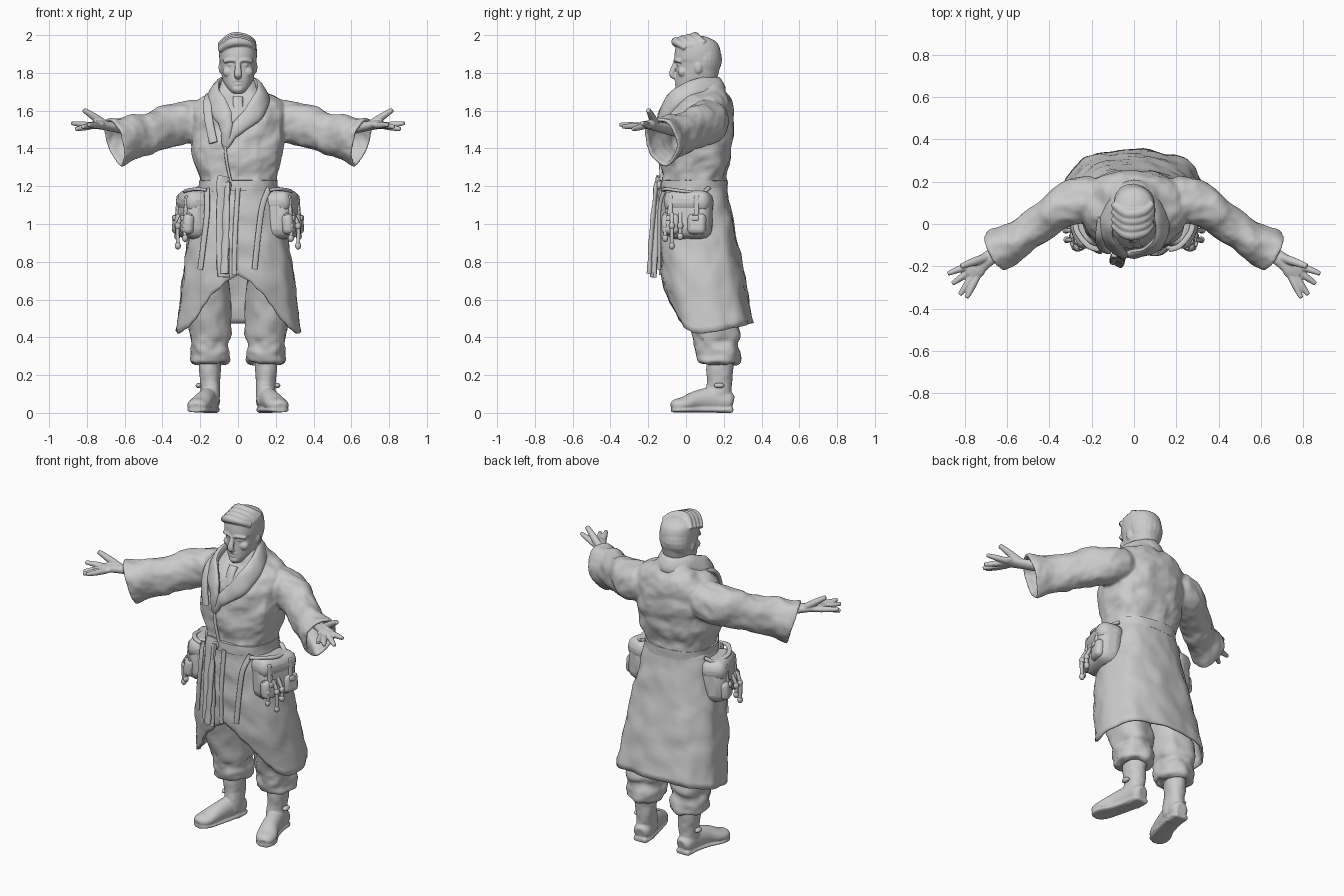
import bpy, bmesh
from math import sin, cos, pi, copysign
from mathutils import Vector, Matrix, noise

if "Cube" in bpy.data.objects:
    bpy.data.objects.remove(bpy.data.objects["Cube"])


def smooth(keys, sub):
    """Catmull-Rom through tuples of any length."""
    out = []
    for i in range(len(keys) - 1):
        a, b, c, d = (keys[max(0, min(len(keys) - 1, i + o))] for o in (-1, 0, 1, 2))
        for s in range(sub):
            t = s / sub
            out.append([q + .5 * t * (r - p + t * (2 * p - 5 * q + 4 * r - w + t * (3 * (q - r) + w - p)))
                        for p, q, r, w in zip(a, b, c, d)])
    out.append(list(keys[-1]))
    return out


def finish(name, bm, solid=0, mirror=False, amp=0, freq=11, bevel=0):
    bmesh.ops.recalc_face_normals(bm, faces=bm.faces)
    bm.normal_update()
    if amp:
        moves = [v.normal * amp * (noise.noise(v.co * freq) + .5 * noise.noise(v.co * freq * 2.3)) for v in bm.verts]
        for v, m in zip(bm.verts, moves):
            v.co += m
    me = bpy.data.meshes.new(name)
    bm.to_mesh(me)
    bm.free()
    ob = bpy.data.objects.new(name, me)
    bpy.context.collection.objects.link(ob)
    if bevel:
        m = ob.modifiers.new("round", 'BEVEL')
        m.width, m.segments = bevel, 3
    if solid:
        m = ob.modifiers.new("thickness", 'SOLIDIFY')
        m.thickness, m.offset = solid, -1
    if mirror:
        ob.modifiers.new("mirror", 'MIRROR')
    return ob


def fuse(name, parts, voxel, soften):
    """Join closed parts into one skin."""
    bpy.ops.object.select_all(action='DESELECT')
    for ob in parts:
        ob.select_set(True)
    bpy.context.view_layer.objects.active = parts[0]
    bpy.ops.object.convert(target='MESH')
    bpy.ops.object.join()
    ob = bpy.context.view_layer.objects.active
    ob.name = name
    m = ob.modifiers.new("fuse", 'REMESH')
    m.mode, m.voxel_size, m.use_smooth_shade = 'VOXEL', voxel, True
    m = ob.modifiers.new("soften", 'SMOOTH')
    m.iterations = soften


def skin(name, rings, caps=True, **kw):
    bm = bmesh.new()
    vs = [[bm.verts.new(p) for p in r] for r in rings]
    n = len(vs[0])
    for a, b in zip(vs, vs[1:]):
        for i in range(n):
            bm.faces.new((a[i], a[(i + 1) % n], b[(i + 1) % n], b[i]))
    if caps:
        bm.faces.new(vs[0])
        bm.faces.new(vs[-1])
    return finish(name, bm, **kw)


def oval(th, rx, ry, e):
    c, s = cos(th), sin(th)
    return copysign(abs(c) ** (2 / e) * rx, c), copysign(abs(s) ** (2 / e) * ry, s)


def shell(name, keys, x=0, e=2.2, n=36, sub=5, **kw):
    """Level rings: (z, half width, front y, back y), centred on x."""
    rings = []
    for z, rx, f, b in smooth(keys, sub):
        ring = [oval(2 * pi * i / n, rx, (b - f) / 2, e) for i in range(n)]
        rings.append([(x + u, (f + b) / 2 + v, z) for u, v in ring])
    return skin(name, rings, **kw)


def tube(name, keys, up=(0, 0, 1), n=16, sub=5, e=2, **kw):
    """Swept oval: (x, y, z, half width, half height along up)."""
    pts = smooth(keys, sub)
    rings = []
    for i, p in enumerate(pts):
        c = Vector(p[:3])
        t = (Vector(pts[min(i + 1, len(pts) - 1)][:3]) - Vector(pts[max(i - 1, 0)][:3])).normalized()
        u = Vector(up(c) if callable(up) else up)
        u = (u - t * u.dot(t)).normalized()
        s = t.cross(u)
        ring = [oval(2 * pi * k / n, p[3], p[4], e) for k in range(n)]
        rings.append([c + s * x + u * y for x, y in ring])
    return skin(name, rings, **kw)


def strip(name, pts, w=.015, h=.008, up=(0, -1, 0), **kw):
    return tube(name, [(*p, w, h) for p in pts], up, e=3, **kw)


def ball(name, loc, scale, **kw):
    bm = bmesh.new()
    bmesh.ops.create_uvsphere(bm, u_segments=20, v_segments=12, radius=1,
                              matrix=Matrix.Translation(loc) @ Matrix.Diagonal((*scale, 1)))
    return finish(name, bm, **kw)


def box(name, loc, size, base=Matrix(), **kw):
    bm = bmesh.new()
    bmesh.ops.create_cube(bm, size=1, matrix=base @ Matrix.Translation(loc) @ Matrix.Diagonal((*size, 1)))
    return finish(name, bm, **kw)


# Coat body with open sleeves, and belt
torso = shell("torso", [(1.17, .2, -.125, .21), (1.25, .205, -.12, .212), (1.35, .238, -.13, .235), (1.45, .25, -.125, .25),
                        (1.56, .25, -.11, .25), (1.62, .25, -.08, .245), (1.665, .205, -.045, .23), (1.71, .13, -.02, .2),
                        (1.76, .09, 0, .17)], e=2.4, n=56, amp=.015)
sleeve = tube("sleeve", [(.12, .11, 1.555, .09, .09), (.24, .115, 1.54, .115, .115), (.34, .078, 1.523, .097, .113),
                         (.46, -.01, 1.485, .084, .108), (.56, -.08, 1.462, .09, .115), (.65, -.13, 1.432, .1, .132)],
              n=32, caps=False, solid=.018, mirror=True, amp=.015)
fuse("coat_upper", [torso, sleeve], .007, 7)
shell("belt", [(1.175, .208, -.136, .22), (1.23, .208, -.133, .219)], e=2.4, n=48, amp=.006)

# Coat skirt with an arched hem at the front
HEM = smooth([(z,) for z in (.73, .64, .525, .445, .42, .43, .445, .455, .465, .475, .475)], 6)
PROF = [(1.22, .2, -.125, .21), (.9, .268, -.14, .272), (.7, .298, -.13, .315), (.42, .335, -.065, .36)]


def profile(z):
    for a, b in zip(PROF, PROF[1:]):
        if z >= b[0]:
            t = (a[0] - z) / (a[0] - b[0])
            return [p + (q - p) * t for p, q in zip(a, b)][1:]
    return PROF[-1][1:]


rings = []
for j in range(25):
    ring = []
    for i in range(80):
        th = 2 * pi * i / 80
        d = abs((th + pi / 2 + pi) % (2 * pi) - pi)
        z = 1.22 + (HEM[min(60, round(d / pi * 60))][0] - 1.22) * j / 24
        rx, f, b = profile(z)
        k = 1 + .014 * j / 24 * sin(th * 9 + 1)
        x, y = oval(th, rx * k, (b - f) / 2 * k, 2.5)
        ring.append((x, (f + b) / 2 + y, z))
    rings.append(ring)
skin("coat_skirt", rings, caps=False, solid=.012, amp=.01)

# Hands
hand = [tube("palm", [(.5, -.03, 1.49, .035, .035), (.70, -.172, 1.52, .037, .025),
                      (.745, -.205, 1.525, .05, .022), (.785, -.235, 1.52, .046, .015)], mirror=True)]
FINGERS = (((.765, -.19), (.882, -.235, 1.534)), ((.765, -.215), (.86, -.283, 1.502)), ((.755, -.235), (.825, -.336, 1.515)),
           ((.735, -.235), (.792, -.35, 1.526)), ((.69, -.155), (.818, -.20, 1.605)))
for a, b in FINGERS:
    a = Vector((*a, 1.52))
    b = Vector(b)
    r = .02 if b.z > 1.6 else .0165
    hand.append(tube("finger", [(*a, r, r), (*((a + b) / 2), r, r), (*b, r * .65, r * .65)], mirror=True))
fuse("hands", hand, .0045, 4)

# Shawl collar, chest strip, front overlap, neck cloth
half = [(-.065, -.135, 1.41, .015, .012), (-.01, -.142, 1.50, .034, .018), (.085, -.115, 1.59, .05, .022),
        (.132, -.035, 1.68, .053, .022), (.1, .09, 1.73, .05, .022)]
other = [(-max(x, .065), y, z, w, h) for x, y, z, w, h in reversed(half)]
tube("collar", half + [(0, .185, 1.735, .048, .022)] + other, up=lambda p: p - Vector((0, .07, p.z - .05)), sub=7, amp=.008)
strip("chest_strip", [(-.15, .03, 1.685), (-.16, -.055, 1.645), (-.155, -.105, 1.55), (-.13, -.13, 1.43)], .023, .011, (-.3, -1, .3))
strip("coat_overlap", [(-.07, -.13, 1.42), (-.06, -.135, 1.33), (-.04, -.13, 1.23)], .008)
strip("skirt_overlap", [(0, -.135, 1.19), (-.015, -.143, .95), (-.02, -.135, .73)], .013)
shell("neck_cloth", [(1.6, .085, -.075, .14), (1.66, .072, -.025, .15), (1.685, .064, -.01, .14)], amp=.012, freq=25)
strip("tie_knot", [(0, -.04, 1.67), (0, -.07, 1.63), (.01, -.1, 1.56)], .026, .014)

# Head, face and swept hair as one skin
head = [shell("skull", [(1.69, .022, -.04, .03), (1.7, .042, -.052, .09), (1.73, .068, -.054, .14), (1.77, .083, -.053, .165),
                        (1.85, .095, -.052, .183), (1.875, .099, -.062, .184), (1.92, .1, -.058, .182),
                        (1.96, .092, -.045, .165), (1.985, .06, -.015, .125), (1.995, .03, .02, .09)]),
        shell("neck", [(1.58, .06, .0, .14), (1.8, .065, .03, .16)]),
        tube("nose", [(0, -.05, 1.865, .011, .012), (0, -.075, 1.795, .02, .015), (0, -.056, 1.775, .017, .01)], (0, -1, 0)),
        strip("brow", [(.01, -.058, 1.864), (.04, -.053, 1.868), (.075, -.03, 1.86)], .009, .009, mirror=True),
        ball("eye", (.037, -.037, 1.843), (.018, .012, .009), mirror=True),
        ball("cheek", (.048, -.018, 1.805), (.034, .026, .028), mirror=True),
        ball("chin", (0, -.035, 1.715), (.032, .024, .022)),
        ball("upper_lip", (0, -.046, 1.758), (.03, .014, .008)),
        ball("lower_lip", (0, -.046, 1.741), (.024, .014, .008)),
        ball("ear", (.09, .065, 1.83), (.013, .022, .034), mirror=True),
        ball("hair_back", (0, .105, 1.87), (.098, .083, .11), amp=.006)]
for k in range(4):
    y, z = -.05 + .033 * k, 1.95 + .009 * k
    head.append(tube("hair_lock", [(.088, y + .05, z - .02, .014, .014), (.045, y + .01, z + .008, .022, .02),
                                   (-.03, y, z + .012, .026, .025), (-.1, y + .045, z - .03, .014, .014)]))
fuse("head", head, .005, 3)

# Hanging sashes and straps
strip("sash", [(-.075, -.14, 1.25), (-.085, -.155, 1.15), (-.078, -.175, .72)], .033, .012, (.3, -1, 0), amp=.008)
strip("sash_under", [(-.06, -.15, 1.22), (-.065, -.175, 1.0), (-.075, -.19, .74)], .021, .01, (-.6, -1, 0), amp=.008)
ball("sash_knot", (-.07, -.142, 1.205), (.035, .02, .028), amp=.006)
strip("left_strap", [(.165, -.11, 1.19), (.13, -.138, 1.1), (.108, -.142, .95), (.088, -.142, .76)], up=(.3, -1, 0))
strip("right_strap", [(-.165, -.11, 1.19), (-.165, -.132, 1.05), (-.185, -.122, .88), (-.2, -.11, .76)], up=(-.4, -1, 0))
strip("bag_loop", [(.165, -.12, 1.18), (.22, -.1, 1.185), (.275, -.02, 1.175), (.26, .08, 1.165), (.21, .12, 1.19)],
      .013, .009, (0, 0, 1), mirror=True)

# Hip bags
B = Matrix.Translation((.228, .005, 1.05)) @ Matrix.Rotation(-.3, 4, 'Z') @ Matrix.Rotation(-.08, 4, 'Y')
box("bag", (0, .01, -.015), (.15, .25, .23), B, bevel=.055, mirror=True)
box("bag_flap", (.005, .01, .065), (.155, .255, .12), B, bevel=.05, mirror=True)
for y in (-.07, .075):
    box("bag_pocket", (.06, y, -.055), (.06, .1, .11), B, bevel=.026, mirror=True)
    box("bag_strap", (.075, y, .03), (.018, .026, .13), B, bevel=.006, mirror=True)
    box("bag_buckle", (.09, y, -.025), (.016, .036, .028), B, bevel=.006, mirror=True)
for x, y, l in ((.318, -.075, .13), (.28, -.11, .09), (.322, -.03, .08)):
    strip("bag_tassel", [(x - .03, y, 1.055), (x, y, .995), (x, y, 1.015 - l)], .01, .01, (1, 0, 0), mirror=True)
    for z in (.99, 1.015 - l):
        ball("bag_toggle", (x, y, z), (.016, .016, .02), mirror=True)

# Trousers gathered over the boots
shell("trouser_leg", [(.86, .11, -.01, .22), (.7, .115, -.02, .22), (.58, .115, -.005, .25), (.42, .108, .03, .288),
                      (.37, .098, .045, .278), (.32, .103, .055, .285), (.275, .1, .065, .28), (.262, .075, .09, .26)],
      .15, mirror=True, amp=.018)

# Boots
FOOT = [(.142, .248, .055, .03, .035), (.145, .225, .06, .05, .052), (.155, .15, .07, .05, .068), (.178, .06, .064, .052, .055),
        (.205, -.01, .046, .06, .04), (.22, -.055, .038, .05, .034), (.225, -.076, .032, .026, .02)]
boot = [shell("boot_shaft", [(.3, .06, .105, .25), (.2, .054, .11, .248), (.05, .05, .1, .245)], .148, mirror=True, amp=.008),
        tube("boot_foot", FOOT, n=20, mirror=True),
        tube("boot_sole", [(x, y, .016, w, .013) for x, y, z, w, h in FOOT], e=3, mirror=True),
        box("boot_heel", (.147, .2, .016), (.088, .095, .032), bevel=.01, mirror=True)]
fuse("boots", boot, .0055, 3)
ball("boot_buckle", (.208, .175, .145), (.016, .028, .014), mirror=True)

# Smooth shading with kept edges
for ob in bpy.data.objects:
    ob.select_set(True)
    bpy.context.view_layer.objects.active = ob
bpy.ops.object.shade_smooth_by_angle(angle=.7)
